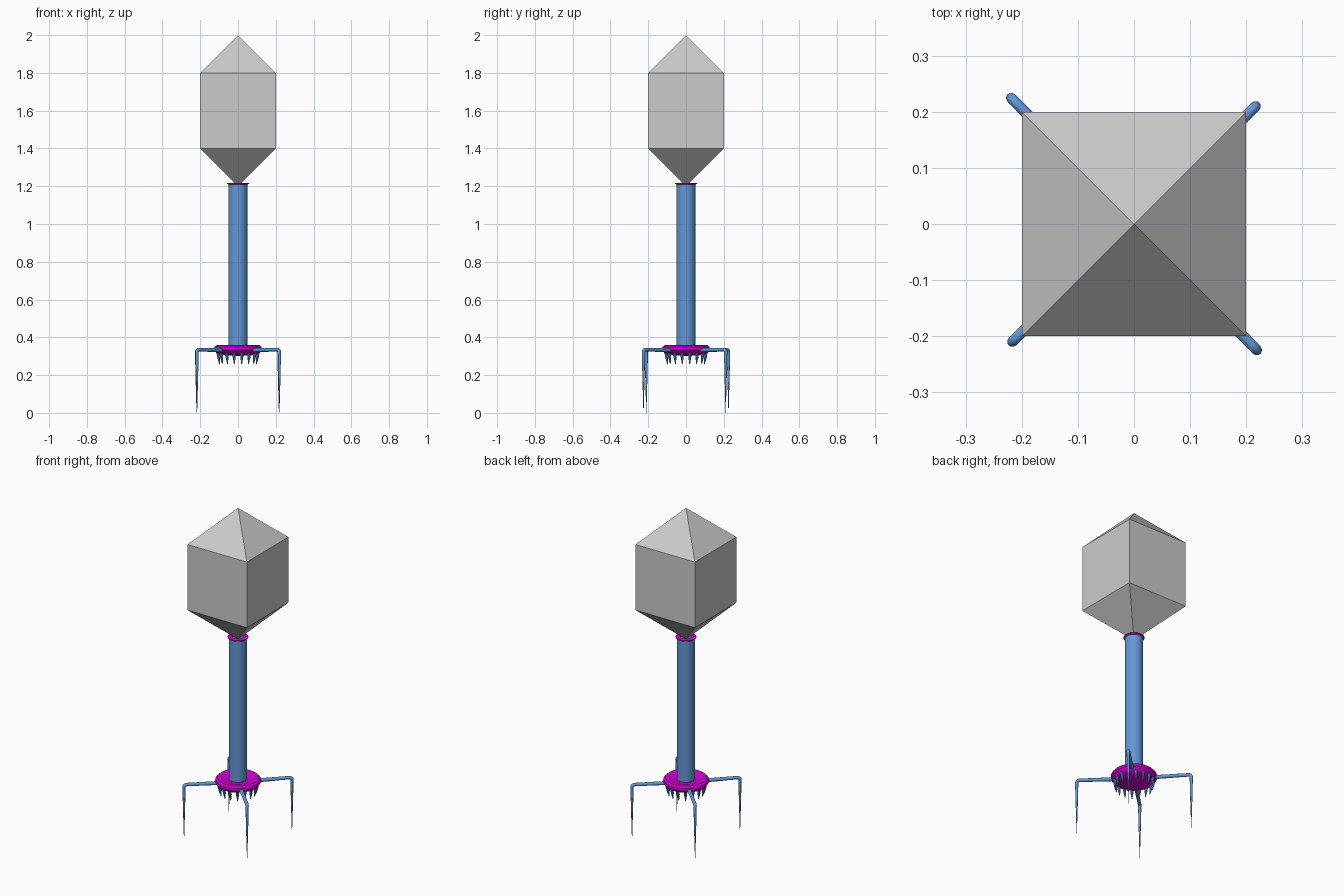
import bpy, bmesh, math
from mathutils import Vector

if "Cube" in bpy.data.objects:
    bpy.data.objects.remove(bpy.data.objects["Cube"])


def material(name, rgb):
    m = bpy.data.materials.new(name)
    m.diffuse_color = (*rgb, 1.0)
    m.use_nodes = True
    m.node_tree.nodes["Principled BSDF"].inputs["Base Color"].default_value = m.diffuse_color
    return m


GREY = material("light grey", (0.6, 0.6, 0.6))
BLUE = material("sky blue", (0.127, 0.31, 0.68))
MAGENTA = material("magenta", (0.65, 0.0, 0.65))


def finish(name, bm, mat, smooth=True):
    bmesh.ops.remove_doubles(bm, verts=bm.verts, dist=1e-5)
    bmesh.ops.recalc_face_normals(bm, faces=bm.faces)
    me = bpy.data.meshes.new(name)
    bm.to_mesh(me)
    bm.free()
    me.materials.append(mat)
    ob = bpy.data.objects.new(name, me)
    bpy.context.collection.objects.link(ob)
    if smooth:
        bpy.ops.object.select_all(action='DESELECT')
        ob.select_set(True)
        bpy.context.view_layer.objects.active = ob
        bpy.ops.object.shade_smooth_by_angle(angle=math.radians(35))
    return ob


def lathe(name, profile, mat, sides=32, phase=0.0, smooth=True):
    """Spin an (r, z) profile round the z axis."""
    bm = bmesh.new()
    rings = []
    for r, z in profile:
        rings.append([bm.verts.new((r * math.cos(phase + math.tau * i / sides),
                                    r * math.sin(phase + math.tau * i / sides), z))
                      for i in range(sides)] if r > 0 else [bm.verts.new((0, 0, z))] * sides)
    for a, b in zip(rings, rings[1:]):
        for i in range(sides):
            j = (i + 1) % sides
            loop = list(dict.fromkeys((a[i], a[j], b[j], b[i])))
            bm.faces.new(loop)
    return finish(name, bm, mat, smooth)


def tube(bm, stations, sides=12):
    """Skin a tapering tube through (point, radius) stations."""
    pts = [Vector(p) for p, _ in stations]
    side = None
    rings = []
    for k, (p, r) in enumerate(stations):
        t = (pts[min(k + 1, len(pts) - 1)] - pts[max(k - 1, 0)]).normalized()
        if side is None:
            side = t.cross(Vector((0, 0, 1)))
            if side.length < 1e-3:
                side = Vector((1, 0, 0))
        u = (side - t * side.dot(t)).normalized()
        v = t.cross(u)
        rings.append([bm.verts.new(pts[k] + r * (math.cos(math.tau * i / sides) * u
                                                 + math.sin(math.tau * i / sides) * v))
                      for i in range(sides)])
    for a, b in zip(rings, rings[1:]):
        for i in range(sides):
            j = (i + 1) % sides
            bm.faces.new((a[i], a[j], b[j], b[i]))
    bm.faces.new(rings[0][::-1])
    bm.faces.new(rings[-1])


# Faceted square head with pyramid ends
R = 0.2 * math.sqrt(2)
lathe("head", [(0, 1.2), (R, 1.4), (R, 1.8), (0, 2.0)], GREY, 4, math.pi / 4, False)

# Tail sheath and thin collar
lathe("tail", [(0, 0.32), (0.05, 0.32), (0.05, 1.213), (0, 1.213)], BLUE)
lathe("collar", [(0.03, 1.208), (0.05, 1.208), (0.057, 1.213), (0.057, 1.217),
                 (0.03, 1.217), (0.03, 1.208)], MAGENTA)

# Base plate with a raised rim
lathe("base_plate", [(0, 0.302), (0.09, 0.306), (0.115, 0.318), (0.127, 0.334),
                     (0.125, 0.348), (0.115, 0.358), (0.1, 0.36), (0.085, 0.355),
                     (0.075, 0.35), (0, 0.35)], MAGENTA)

# Ring of short spikes under the plate
bm = bmesh.new()
for i in range(16):
    a = math.tau * (i + 0.5) / 16
    c, s = math.cos(a), math.sin(a)
    tube(bm, [((0.108 * c, 0.108 * s, 0.322), 0.009),
              ((0.104 * c, 0.104 * s, 0.295), 0.008),
              ((0.1 * c, 0.1 * s, 0.26), 0.002)], 8)
finish("spikes", bm, BLUE)

# Four bent legs tapering to fine points
for name, x, y in (("front_left_leg", -0.217, -0.210), ("front_right_leg", 0.219, -0.225),
                   ("back_right_leg", 0.217, 0.210), ("back_left_leg", -0.219, 0.225)):
    foot = Vector((x, y, 0))
    d = foot.normalized()
    L = foot.length
    path = [(d * 0.09 + Vector((0, 0, 0.331)), 0.011),
            (d * (L - 0.014) + Vector((0, 0, 0.335)), 0.0095)]
    for k in (1, 2, 3):
        a = math.pi / 2 * k / 4
        path.append((d * (L - 0.014 + 0.014 * math.sin(a))
                     + Vector((0, 0, 0.321 + 0.014 * math.cos(a))), 0.0095))
    path += [(foot + Vector((0, 0, 0.321)), 0.009),
             (foot + Vector((0, 0, 0.18)), 0.0058),
             (foot, 0.0006)]
    bm = bmesh.new()
    tube(bm, path)
    finish(name, bm, BLUE)
